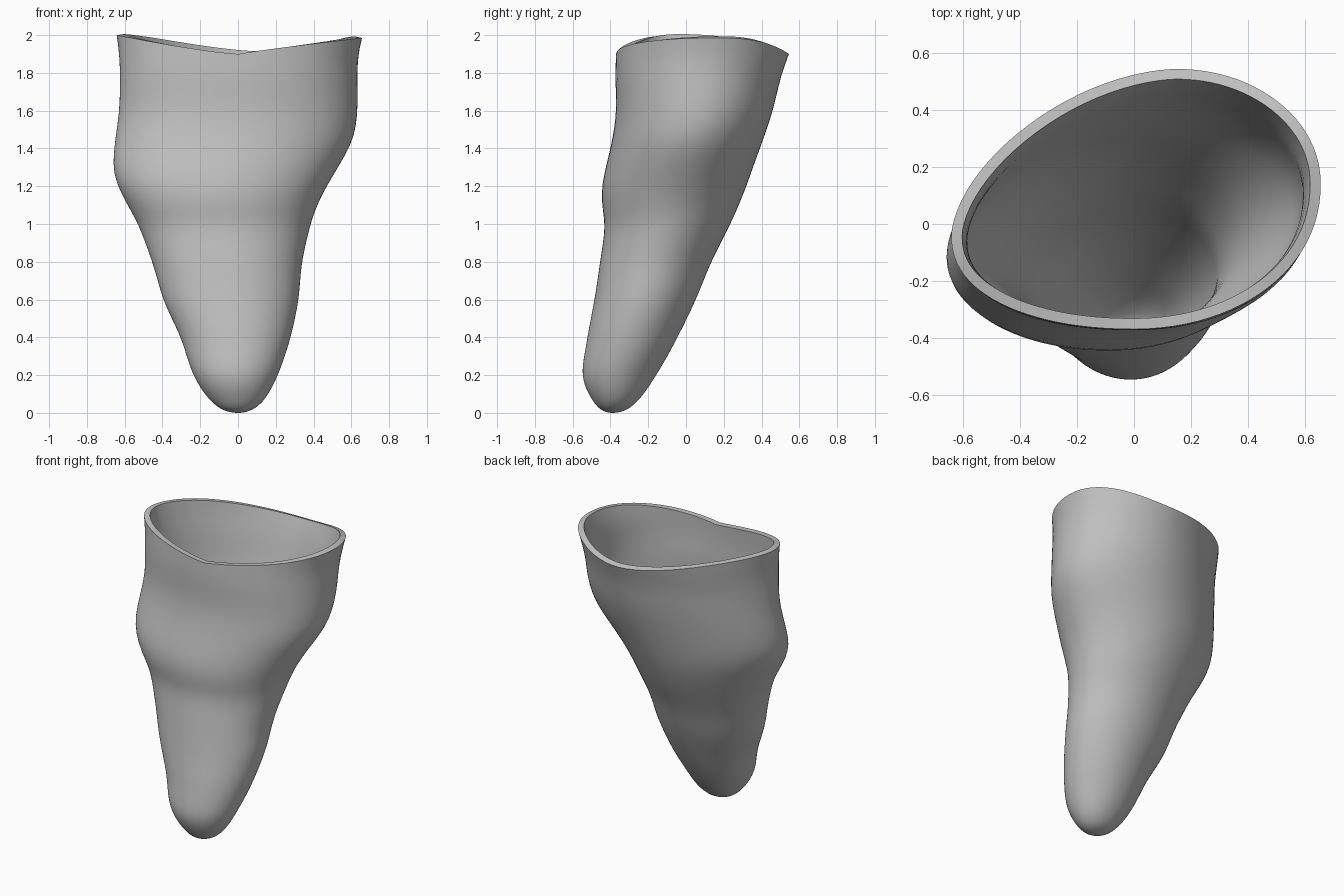
import bpy, bmesh
from math import sin, cos, pi, sqrt

cube = bpy.data.objects.get("Cube")
if cube:
    bpy.data.objects.remove(cube, do_unlink=True)

# One flat colour
grey = bpy.data.materials.new("plain grey")
grey.use_nodes = True
colour = (0.53, 0.53, 0.53, 1)
grey.diffuse_color = colour
grey.node_tree.nodes["Principled BSDF"].inputs["Base Color"].default_value = colour

# Silhouette by height: z, left edge, right edge, front edge, back edge
OUTLINE = [
    (0, 0, 0, -.39, -.39),
    (.015, -.075, .07, -.445, -.32),
    (.06, -.14, .13, -.49, -.26),
    (.2, -.235, .21, -.547, -.158),
    (.4, -.305, .278, -.522, -.045),
    (.6, -.395, .32, -.485, .052),
    (.8, -.455, .34, -.455, .135),
    (1, -.53, .385, -.43, .235),
    (1.1, -.585, .42, -.445, .28),
    (1.2, -.637, .47, -.445, .32),
    (1.3, -.662, .53, -.425, .355),
    (1.45, -.65, .61, -.39, .41),
    (1.6, -.63, .633, -.37, .46),
    (1.8, -.625, .632, -.375, .508),
    (1.9, -.63, .637, -.37, .545),
    (2, -.642, .66, -.36, .555),
]
KNOTS = [sqrt(row[0]) for row in OUTLINE]


def edges_at(s):
    """Smooth interpolation of the silhouette; s is the root of the height."""
    last = len(KNOTS) - 1
    i = max(k for k in range(last) if KNOTS[k] <= s)

    def slope(k, c):
        a, b = max(k - 1, 0), min(k + 1, last)
        return (OUTLINE[b][c] - OUTLINE[a][c]) / (KNOTS[b] - KNOTS[a])

    h = KNOTS[i + 1] - KNOTS[i]
    f = (s - KNOTS[i]) / h
    g = 1 - f
    return [OUTLINE[i][c] * g * g * (1 + 2 * f) + OUTLINE[i + 1][c] * f * f * (1 + 2 * g)
            + h * f * g * (g * slope(i, c) - f * slope(i + 1, c)) for c in range(1, 5)]


def mix(low, high, f):
    return low + (high - low) * f


def rim_height(t):
    """The rim is high at both sides and dips at the front and back."""
    c, d = cos(t), sin(t)
    if d > 0:
        side = 1 - d ** 3
    else:
        side = abs(c) ** (.85 if c > 0 else 1.15)
    return 1.9 + side * (.085 if c > 0 else .1)


def wall_point(u, t):
    """Point on the outer wall: four quarter ellipses joined at the extremes."""
    s = u * sqrt(rim_height(t))
    z = s * s
    left, right, front, back = edges_at(s)
    f = z / 2
    left_y = mix(front, back, mix(.47, .35, f))
    right_y = mix(front, back, mix(.5, .55, f))
    front_x = mix(left, right, .5)
    back_x = mix(left, right, mix(.52, .62, f))
    c, d = cos(t), sin(t)
    # Fullness of each quarter: below one is squarer, above one is flatter
    if d > 0:
        power = mix(.95, 1.2, f) if c < 0 else 1
    else:
        power = mix(1.05, .87, f) if c < 0 else mix(1, .94, f)
    c_size, d_size = abs(c) ** power, abs(d) ** power
    side_x, side_y = (right, right_y) if c > 0 else (left, left_y)
    end_x, end_y = (back_x, back) if d > 0 else (front_x, front)
    return (mix(end_x, side_x, c_size), mix(side_y, end_y, d_size), z)


# Socket shell: rings lofted from the rounded tip to the wavy rim
RINGS, SIDES = 64, 96
bm = bmesh.new()
tip = bm.verts.new((0, -.39, 0))
rings = [[bm.verts.new(wall_point(r / RINGS, 2 * pi * k / SIDES)) for k in range(SIDES)]
         for r in range(1, RINGS + 1)]
for k in range(SIDES):
    n = (k + 1) % SIDES
    bm.faces.new((tip, rings[0][n], rings[0][k]))
    for low, high in zip(rings, rings[1:]):
        bm.faces.new((low[k], low[n], high[n], high[k]))

# Soften the joins between the quarter ellipses, leaving the tip and rim
inner = [v for ring in rings[8:-1] for v in ring]
for _ in range(3):
    bmesh.ops.smooth_vert(bm, verts=inner, factor=.5,
                          use_axis_x=True, use_axis_y=True, use_axis_z=True)
bmesh.ops.recalc_face_normals(bm, faces=bm.faces)

mesh = bpy.data.meshes.new("socket_shell")
bm.to_mesh(mesh)
bm.free()
shell = bpy.data.objects.new("socket_shell", mesh)
bpy.context.collection.objects.link(shell)
mesh.materials.append(grey)

# Wall thickness grows inwards
wall = shell.modifiers.new("wall", 'SOLIDIFY')
wall.thickness = .038
wall.offset = -1

bpy.context.view_layer.objects.active = shell
shell.select_set(True)
bpy.ops.object.modifier_apply(modifier="wall")
bpy.ops.object.shade_smooth_by_angle(angle=pi / 5)
